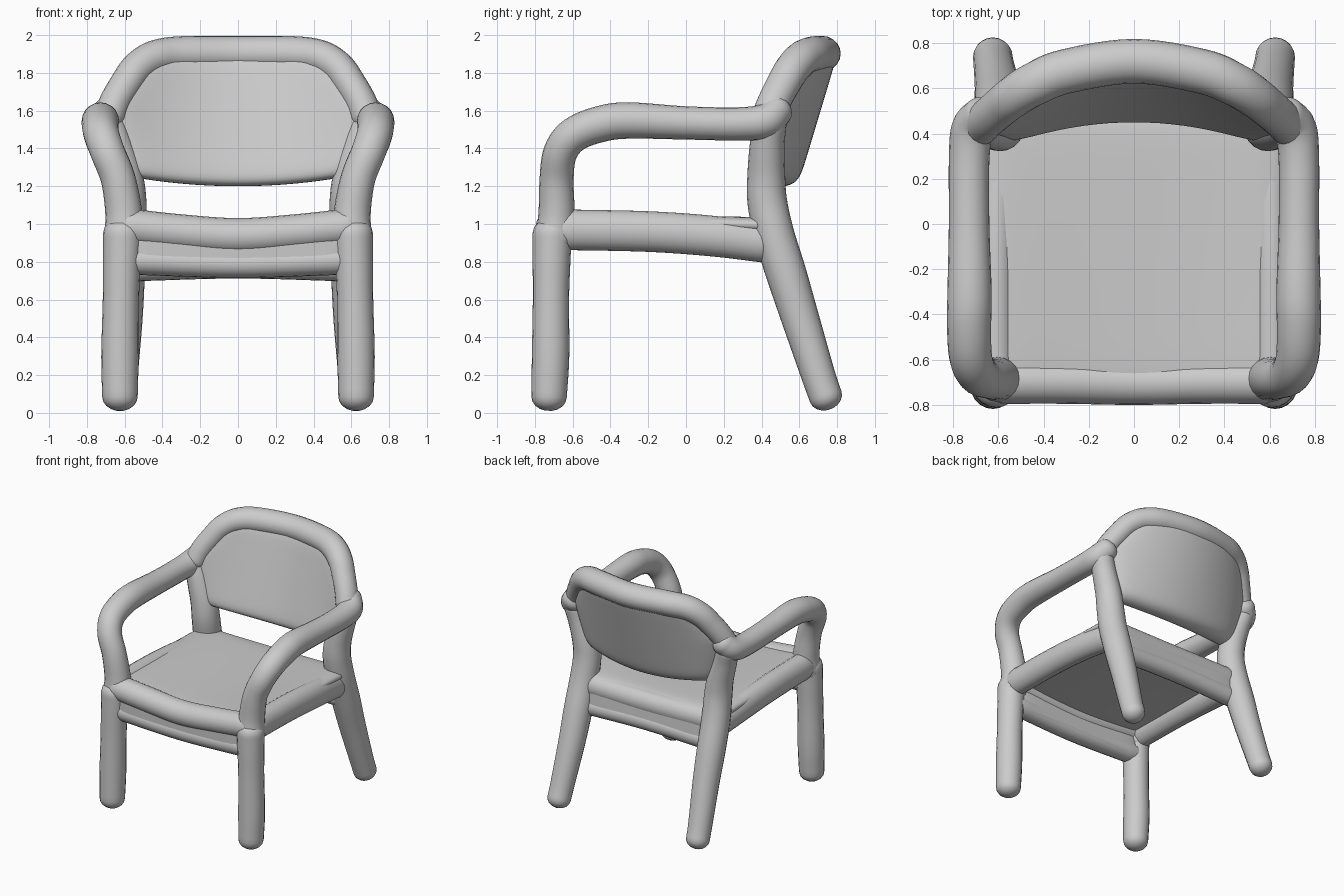
import bpy, bmesh, math
from mathutils import Vector

old = bpy.data.objects.get("Cube")
if old:
    bpy.data.objects.remove(old)

# One plain grey for the whole chair
grey = bpy.data.materials.new("plain_grey")
grey.use_nodes = True
GREY = (0.6, 0.6, 0.6, 1)
grey.diffuse_color = GREY
grey.node_tree.nodes["Principled BSDF"].inputs["Base Color"].default_value = GREY

SIDES = 20


def finish(bm, name):
    bmesh.ops.recalc_face_normals(bm, faces=bm.faces)
    for f in bm.faces:
        f.smooth = True
    mesh = bpy.data.meshes.new(name)
    bm.to_mesh(mesh)
    bm.free()
    mesh.materials.append(grey)
    obj = bpy.data.objects.new(name, mesh)
    bpy.context.collection.objects.link(obj)


def spline(points, steps=6):
    """Catmull-Rom samples through (x, y, z, radius) points."""
    p = [Vector(q) for q in points]
    p = [2 * p[0] - p[1]] + p + [2 * p[-1] - p[-2]]
    out = []
    for a, b, c, d in zip(p, p[1:], p[2:], p[3:]):
        for i in range(steps):
            t = i / steps
            out.append(0.5 * (2 * b + (c - a) * t + (2 * a - 5 * b + 4 * c - d) * t * t
                              + (3 * b - a - 3 * c + d) * t ** 3))
    return out + [p[-2]]


def tube(name, points, ref, stretch=1.0):
    """Round bar with domed ends; stretch scales the section along ref."""
    path = spline(points)
    pos = [q.xyz for q in path]
    last = len(path) - 1
    rings = []
    for i, q in enumerate(path):
        tan = (pos[min(i + 1, last)] - pos[max(i - 1, 0)]).normalized()
        ring = [(pos[i], q.w, tan)]
        if i in (0, last):
            sign = -1 if i == 0 else 1
            dome = [(pos[i] + sign * tan * q.w * 0.8 * math.sin(a), q.w * math.cos(a), tan)
                    for a in (math.radians(d) for d in (20, 40, 60, 78))]
            ring = dome[::-1] + ring if i == 0 else ring + dome
        rings += ring
    bm = bmesh.new()
    loops = []
    for centre, r, tan in rings:
        side = tan.cross(Vector(ref)).normalized()
        up = side.cross(tan)
        angles = [math.tau * k / SIDES for k in range(SIDES)]
        loops.append([bm.verts.new(centre + r * (side * math.cos(a) + up * stretch * math.sin(a)))
                      for a in angles])
    for lo, hi in zip(loops, loops[1:]):
        for k in range(SIDES):
            n = (k + 1) % SIDES
            bm.faces.new((lo[k], lo[n], hi[n], hi[k]))
    bm.faces.new(loops[0])
    bm.faces.new(loops[-1])
    finish(bm, name)


def slab(name, surface, thickness, axis, n=32):
    """Cushion-edged sheet: two skins around surface(u, v), offset along axis."""
    bm = bmesh.new()
    steps = [math.sin(math.pi * (i / n - 0.5)) for i in range(n + 1)]
    for sign in (-1, 1):
        grid = []
        for w in steps:
            row = []
            for u in steps:
                depth = math.sqrt(max(0, (1 - u ** 12) * (1 - w ** 12))) * thickness / 2
                mid = Vector(surface(u, (w + 1) / 2))
                row.append(bm.verts.new(mid + sign * depth * Vector(axis)))
            grid.append(row)
        for lo, hi in zip(grid, grid[1:]):
            for i in range(n):
                bm.faces.new((lo[i], lo[i + 1], hi[i + 1], hi[i]))
    bmesh.ops.remove_doubles(bm, verts=bm.verts, dist=1e-5)
    finish(bm, name)


def mirrored(half):
    """Full path from a left-to-centre half path."""
    return half + [(-x, y, z, r) for x, y, z, r in half[-2::-1]]


X, Y, Z = (1, 0, 0), (0, 1, 0), (0, 0, 1)

# Legs, arms and side rails, once per side
front_leg = [(.625, -.725, .085, .094), (.625, -.717, .3, .099), (.62, -.715, .6, .096),
             (.615, -.712, .8, .1), (.61, -.708, .95, .104)]
back_leg = [(.625, .74, .085, .088), (.62, .7, .2, .09), (.605, .605, .5, .1),
            (.6, .53, .74, .107), (.595, .465, .95, .107), (.59, .43, 1.12, .105),
            (.605, .425, 1.26, .1), (.65, .43, 1.42, .092), (.685, .445, 1.53, .087)]
arm = [(.605, -.695, .92, .102), (.605, -.685, 1.06, .096), (.635, -.685, 1.24, .09),
       (.69, -.665, 1.38, .09), (.723, -.59, 1.475, .093), (.73, -.45, 1.53, .096),
       (.728, -.3, 1.548, .096), (.73, 0, 1.535, .088), (.73, .28, 1.53, .088),
       (.715, .42, 1.545, .092), (.67, .48, 1.6, .087)]
side_rail = [(.61, -.66, .97, .088), (.61, -.2, .96, .088), (.605, .15, .935, .088),
             (.59, .42, .9, .086)]
for label, s in (("left", 1), ("right", -1)):
    for part, path, ref, stretch in (("front_leg", front_leg, X, 1), ("back_leg", back_leg, X, 1),
                                     ("arm", arm, X, 1.02), ("side_rail", side_rail, Z, 1.22)):
        tube(f"{label}_{part}", [(s * x, y, z, r) for x, y, z, r in path], ref, stretch)

# Cross rails, joined into shallow-grooved aprons
tube("front_rail", mirrored([(.58, -.7, .985, .096), (.3, -.7, .955, .096),
                             (0, -.705, .935, .096)]), Z)
tube("front_lower_rail", mirrored([(.58, -.7, .81, .078), (0, -.705, .79, .075)]), Z)
slab("front_apron", lambda u, v: (.62 * u, -.7, .75 + .24 * v), .145, Y)
tube("back_rail", mirrored([(.56, .455, .93, .08), (0, .46, .925, .08)]), Z, 1.15)
tube("back_lower_rail", mirrored([(.56, .48, .77, .07), (0, .48, .785, .07)]), Z, 1.05)
slab("back_apron", lambda u, v: (.6 * u, .48 - .02 * v, .75 + .24 * v), .13, Y)


# Gently dished seat, level with the rails
def seat_surface(u, v):
    return u * .67, -.76 + 1.27 * v, .972 + .055 * u * u * (1 - .75 * v) + .006 * v


slab("seat", seat_surface, .1, Z)

# Curved, leaning backrest with a rounded top
WIDTHS = [(1.2, .57), (1.3, .61), (1.5, .66), (1.6, .68), (1.7, .63), (1.8, .56), (1.93, .4)]


def half_width(z):
    for (z0, w0), (z1, w1) in zip(WIDTHS, WIDTHS[1:]):
        if z <= z1:
            return w0 + (w1 - w0) * (z - z0) / (z1 - z0)
    return WIDTHS[-1][1]


def back_y(x, z):
    rise = z - 1.2
    return .51 + .3 * rise - (.3 + .27 * rise) * x * x


def back_surface(u, v):
    z = 1.2 + .73 * v
    x = u * half_width(z)
    return x, back_y(x, z), z + .05 * u * u * (1 - v)


slab("backrest", back_surface, .165, Y)

rim = [(.68, 1.57, .085), (.645, 1.655, .084), (.59, 1.745, .086), (.53, 1.825, .089),
       (.44, 1.88, .092), (.3, 1.9, .094), (0, 1.902, .094)]
tube("backrest_rim", mirrored([(x, back_y(x, z), z, r) for x, z, r in rim]), Y, 1.05)
